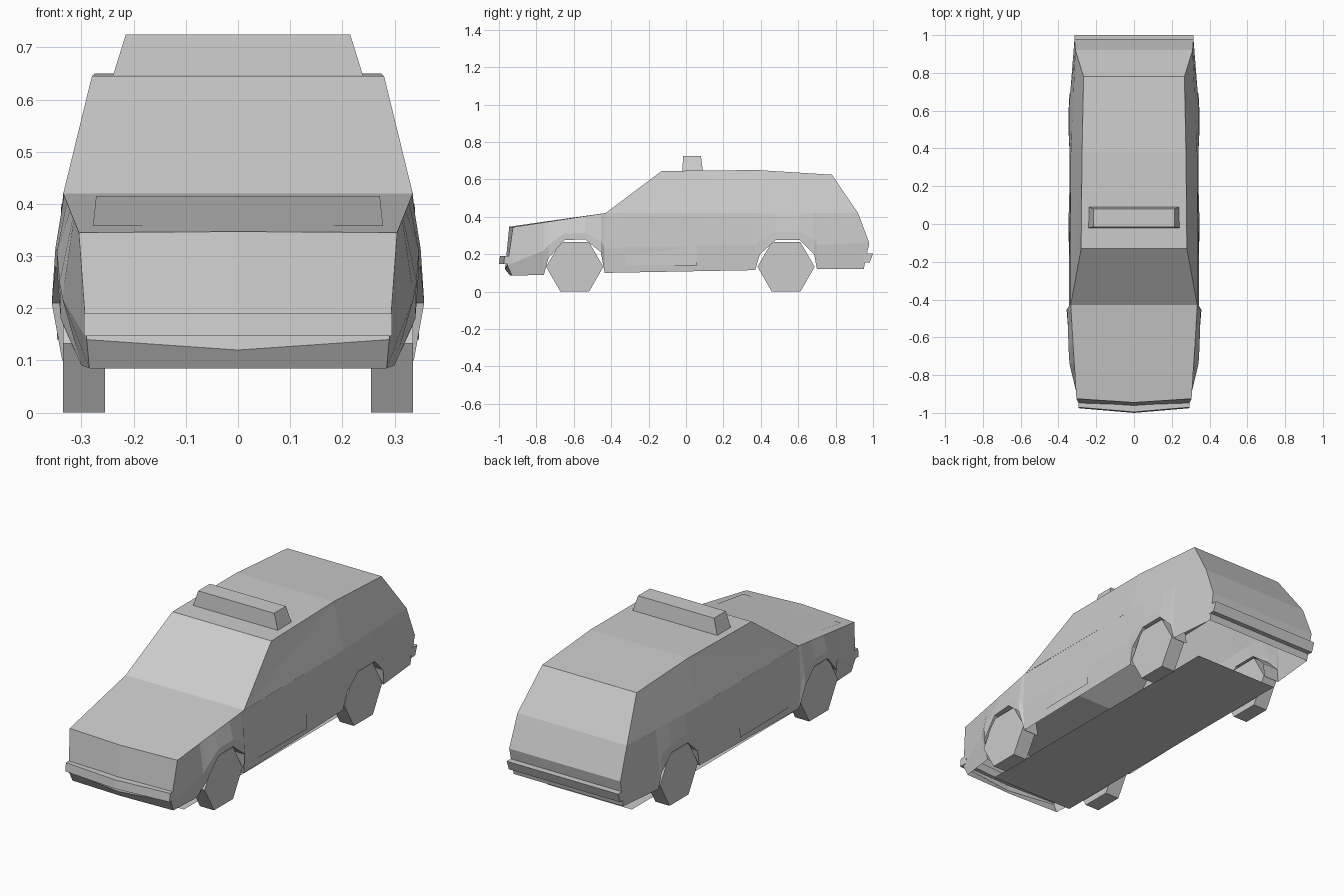
import bpy, bmesh, math
from mathutils import Matrix

if "Cube" in bpy.data.objects:
    bpy.data.objects.remove(bpy.data.objects["Cube"])


def make(name, verts, faces, mirror=False):
    bm = bmesh.new()
    vs = [bm.verts.new(v) for v in verts]
    for f in faces:
        bm.faces.new([vs[i] for i in f])
    bmesh.ops.remove_doubles(bm, verts=bm.verts, dist=0.0005)
    bmesh.ops.recalc_face_normals(bm, faces=bm.faces)
    me = bpy.data.meshes.new(name)
    bm.to_mesh(me)
    bm.free()
    ob = bpy.data.objects.new(name, me)
    bpy.context.collection.objects.link(ob)
    if mirror:
        m = ob.modifiers.new("Mirror", 'MIRROR')
        m.use_clip = True
        m.merge_threshold = 0.0005
    return ob


def strips(rows):
    """Quads between neighbouring rows of points."""
    verts, faces = [p for r in rows for p in r], []
    n = len(rows[0])
    for i in range(len(rows) - 1):
        for j in range(n - 1):
            a = i * n + j
            faces.append((a, a + 1, a + n + 1, a + n))
    return verts, faces


def join(*parts):
    verts, faces = [], []
    for v, f in parts:
        o = len(verts)
        verts += v
        faces += [tuple(i + o for i in q) for q in f]
    return verts, faces


# Lower side columns: y, bottom x, bottom z, crease x, crease z
cols = [(-.76, .30, .09, .337, .22), (-.735, .34, .18, .342, .25), (-.65, .347, .275, .347, .31),
        (-.54, .35, .28, .35, .315), (-.455, .357, .21, .353, .27), (-.435, .337, .10, .345, .235),
        (.37, .335, .115, .342, .25), (.395, .342, .20, .342, .28), (.48, .346, .275, .344, .32),
        (.61, .346, .275, .343, .32), (.685, .342, .20, .338, .28), (.70, .335, .12, .337, .25)]


def belt(y):
    if y < -.43:
        t = (y + .925) / .495
        return (.305 + .03 * t, y, .345 + .075 * t)
    return (.335 - .025 * max(0, (y - .37) / .55), y, .42)


front = [(.285, -.93, .085), (.29, -.955, .14), (.305, -.925, .345)]
back = [(.31, .95, .12), (.315, .98, .26), (.31, .92, .42)]
side = [front]
side += [[(bx, y, bz), (mx, y, mz), belt(y)] for y, bx, bz, mx, mz in cols]
side.append(back)

# Hood, windshield, roof and tail as one lengthwise profile
top = [front[2], belt(-.43), (.28, -.13, .645), (.275, .38, .65), (.267, .78, .625)] + back[::-1]
centre = [(0, p[1], p[2]) for p in top]
centre[0] = (0, -.945, .347)
shell = strips([centre, top])

# Nose and valance
nose = strips([[(0, -.94, .085), (0, -.968, .12), centre[0]], front])

# Glasshouse side
wb, wt, rm, rr, br = top[1:6]
glass = ([wb, wt, rm, rr, br, belt(.37)], [(0, 1, 2), (0, 2, 5), (2, 3, 4, 5)])
make("car_body", *join(strips(side), shell, nose, glass), mirror=True)

# Wheel arch linings
for name, cc in (("front_arch", cols[:6]), ("rear_arch", cols[6:])):
    outer = [(c[1], c[0], c[2]) for c in cc]
    inner = [(.25, y, z) for x, y, z in outer]
    make(name, *strips([outer, inner]), mirror=True)

# Six-sided wheels
for side_name, sx in (("left", -1), ("right", 1)):
    for end, y in (("front", -.595), ("rear", .535)):
        bpy.ops.mesh.primitive_cylinder_add(vertices=6, radius=.153, depth=.08)
        w = bpy.context.object
        w.name = end + "_wheel_" + side_name
        w.data.transform(Matrix.Rotation(math.pi / 2, 4, 'Y'))
        w.data.transform(Matrix.Rotation(math.pi / 6, 4, 'X'))
        if max(abs(v.co.y) for v in w.data.vertices) < .15:
            w.data.transform(Matrix.Rotation(math.pi / 6, 4, 'X'))
        w.location = (sx * .295, y, .1325)


def bumper(name, sections):
    """Loft closed four-point (y, z) sections from the centre outward."""
    rows = [[(x, y, z) for y, z in s + s[:1]] for x, s in sections]
    v, f = strips(rows)
    n = len(v)
    make(name, v, f + [tuple(range(n - 5, n - 1))], mirror=True)


bumper("front_bumper", [(0, [(-.95, .147), (-1, .147), (-.995, .19), (-.95, .19)]),
                        (.295, [(-.93, .147), (-.975, .147), (-.97, .19), (-.93, .19)])])
tail = [(.95, .155), (.982, .155), (1, .203), (.95, .203)]
bumper("rear_bumper", [(0, tail), (.315, tail)])

# Roof light bar
rows = [[(x, -y, z), (x, y2, z), (-x, y2, z), (-x, -y, z), (x, -y, z)]
        for x, y, y2, z in ((.24, .02, .09, .645), (.215, .015, .08, .725))]
v, f = strips(rows)
make("roof_light_bar", v, f + [(5, 6, 7, 8)])

# Thin panels on the doors and hood
make("door_panel", [(.343, -.33, .14), (.347, .06, .14), (.338, .06, .40), (.339, -.33, .40)],
     [(0, 1, 2, 3)], mirror=True)
make("hood_panel", [(0, -.86, .359), (.278, -.86, .358), (.272, -.48, .415), (0, -.48, .415)],
     [(0, 1, 2, 3)], mirror=True)

# Flat plate under the car
make("ground_plate", [(0, -.78, .02), (.24, -.78, .02), (.24, .78, .02), (0, .78, .02)],
     [(0, 1, 2, 3)], mirror=True)
